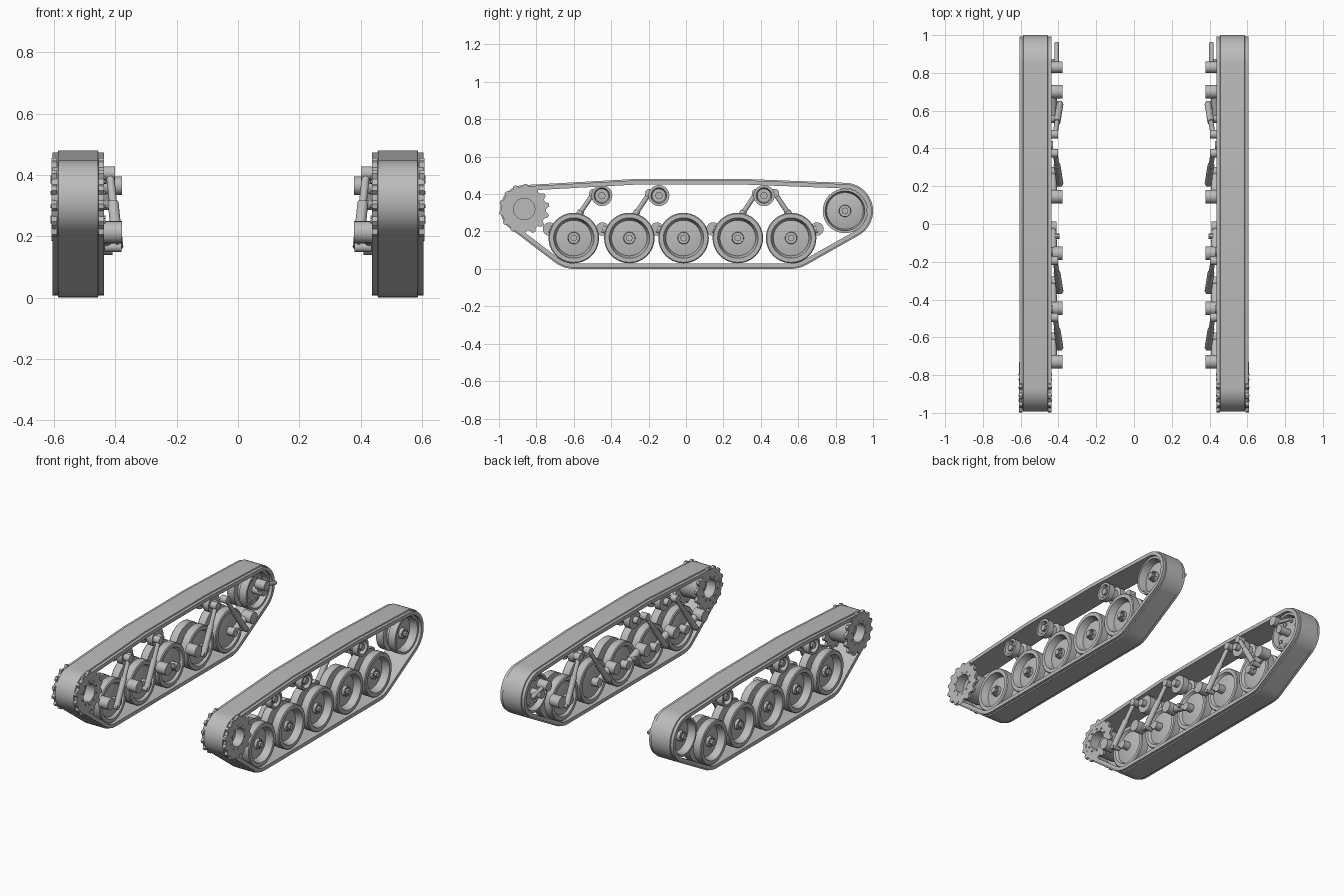
import bpy, bmesh, math
from mathutils import Vector, geometry

if "Cube" in bpy.data.objects:
    bpy.data.objects.remove(bpy.data.objects["Cube"])

steel = bpy.data.materials.new("plain_grey_steel")
steel.use_nodes = True
grey = (0.5, 0.5, 0.5, 1)
steel.diffuse_color = grey
bsdf = steel.node_tree.nodes["Principled BSDF"]
bsdf.inputs["Base Color"].default_value = grey
bsdf.inputs["Roughness"].default_value = 0.6


def finish(name, bm):
    """Turn a bmesh into a smooth-shaded object mirrored to the other side."""
    bmesh.ops.remove_doubles(bm, verts=bm.verts, dist=1e-5)
    bmesh.ops.recalc_face_normals(bm, faces=bm.faces)
    mesh = bpy.data.meshes.new(name)
    bm.to_mesh(mesh)
    bm.free()
    mesh.materials.append(steel)
    ob = bpy.data.objects.new(name, mesh)
    bpy.context.collection.objects.link(ob)
    bpy.ops.object.select_all(action='DESELECT')
    ob.select_set(True)
    bpy.context.view_layer.objects.active = ob
    bpy.ops.object.shade_smooth_by_angle(angle=math.radians(32))
    ob.modifiers.new("mirror", 'MIRROR')
    return ob


def loft(bm, rings, closed=True):
    """Skin a loop of cross-sections."""
    rows = [[bm.verts.new(p) for p in ring] for ring in rings]
    for a, b in zip(rows, rows[1:] + rows[:1]):
        n = len(a)
        for i in range(n if closed else n - 1):
            j = (i + 1) % n
            bm.faces.new((a[i], a[j], b[j], b[i]))


def lathe(bm, centre, profile, seg=40, closed=False, tooth=None):
    """Revolve (radius, x) points about an axle along x."""
    rings = []
    for k in range(seg):
        a = math.tau * k / seg
        ring = []
        for r, x in profile:
            if tooth and r > 0.1:
                r += tooth * (k % 4 in (1, 2))
            ring.append((x, centre[0] + r * math.cos(a), centre[1] + r * math.sin(a)))
        rings.append(ring)
    loft(bm, rings, closed)


def rod(bm, p, q, r1, r2=None, seg=16):
    """Cylinder or cone between two points."""
    p, q = Vector(p), Vector(q)
    d = q - p
    mat = d.to_track_quat('Z', 'Y').to_matrix().to_4x4()
    mat.translation = (p + q) / 2
    bmesh.ops.create_cone(bm, cap_ends=True, segments=seg, radius1=r1,
                          radius2=r1 if r2 is None else r2, depth=d.length, matrix=mat)


def bolts(bm, centre, ring, r, x0, x1, n=8):
    for k in range(n):
        a = math.tau * (k + 0.5) / n
        y, z = centre[0] + ring * math.cos(a), centre[1] + ring * math.sin(a)
        rod(bm, (x0, y, z), (x1, y, z), r, seg=6)


SPROCKET, IDLER = (-0.865, 0.32), (0.85, 0.31)
WHEELS = [-0.6, -0.303, -0.013, 0.277, 0.562]
WHEEL_Z = 0.165
ROLLERS = [-0.45, -0.145, 0.417]

# Track belt: hull around the running gear, swept with a raised tread
hull = []
for y, z, r in [(*SPROCKET, 0.128), (*IDLER, 0.15), (WHEELS[0], WHEEL_Z, 0.165),
                (WHEELS[-1], WHEEL_Z, 0.165), (-0.28, 0.38, 0.1), (0.33, 0.38, 0.1)]:
    hull += [Vector((y + r * math.cos(math.tau * k / 48), z + r * math.sin(math.tau * k / 48)))
             for k in range(48)]
path = [hull[i] for i in geometry.convex_hull_2d(hull)]
middle = Vector((0, 0.25))
section = [(0.437, 0.03), (0.437, 0.007), (0.455, 0.007), (0.457, 0),
           (0.586, 0), (0.588, 0.007), (0.606, 0.007), (0.606, 0.03)]
rings = []
for i, p in enumerate(path):
    before, after = path[i - 1], path[(i + 1) % len(path)]
    t = (p - before).normalized() + (after - p).normalized()
    n = Vector((-t.y, t.x)).normalized()
    if n.dot(middle - p) < 0:
        n = -n
    rings.append([(x, *(p + n * d)) for x, d in section])
bm = bmesh.new()
loft(bm, rings)
finish("track_belt", bm)

# Drive sprocket: two toothed rings on a drum
bm = bmesh.new()
for x0, x1 in [(0.438, 0.455), (0.59, 0.608)]:
    lathe(bm, SPROCKET, [(0.057, x0), (0.117, x0), (0.117, x1), (0.057, x1)],
          seg=56, closed=True, tooth=0.018)
lathe(bm, SPROCKET, [(0.057, 0.45), (0.085, 0.45), (0.085, 0.595), (0.057, 0.595)], closed=True)
lathe(bm, SPROCKET, [(0, 0.5), (0.06, 0.5), (0.06, 0.55), (0, 0.55)])
bolts(bm, SPROCKET, 0.072, 0.006, 0.433, 0.612, 10)
finish("drive_sprocket", bm)

# Road wheels: twin dished discs with a guide groove
for i, y in enumerate(WHEELS):
    c = (y, WHEEL_Z)
    bm = bmesh.new()
    lathe(bm, c, [(0, 0.555), (0.045, 0.555), (0.095, 0.548), (0.108, 0.592), (0.13, 0.592),
                  (0.135, 0.587), (0.135, 0.54), (0.09, 0.535), (0.09, 0.51), (0.135, 0.505),
                  (0.135, 0.458), (0.13, 0.453), (0.11, 0.453), (0.1, 0.468),
                  (0.04, 0.455), (0, 0.455)])
    rod(bm, (0.545, *c), (0.57, *c), 0.034, 0.03, 24)
    rod(bm, (0.56, *c), (0.588, *c), 0.018, seg=8)
    bolts(bm, c, 0.026, 0.006, 0.56, 0.577)
    finish(f"road_wheel_{i + 1}", bm)

# Rear idler wheel
bm = bmesh.new()
lathe(bm, IDLER, [(0, 0.55), (0.05, 0.552), (0.098, 0.54), (0.106, 0.588), (0.119, 0.588),
                  (0.119, 0.54), (0.09, 0.535), (0.09, 0.51), (0.119, 0.505),
                  (0.119, 0.455), (0.106, 0.455), (0.098, 0.49), (0, 0.48)])
rod(bm, (0.54, *IDLER), (0.57, *IDLER), 0.034, 0.03, 24)
rod(bm, (0.56, *IDLER), (0.588, *IDLER), 0.018, seg=8)
bolts(bm, IDLER, 0.026, 0.006, 0.56, 0.577)
bolts(bm, IDLER, 0.075, 0.012, 0.48, 0.498)
finish("idler_wheel", bm)

# Return rollers
for i, y in enumerate(ROLLERS):
    c = (y, 0.392)
    bm = bmesh.new()
    lathe(bm, c, [(0, 0.56), (0.036, 0.56), (0.042, 0.585), (0.056, 0.585), (0.056, 0.545),
                  (0.036, 0.54), (0.036, 0.505), (0.056, 0.5), (0.056, 0.46), (0, 0.46)], 32)
    rod(bm, (0.55, *c), (0.583, *c), 0.02, seg=8)
    rod(bm, (0.43, *c), (0.47, *c), 0.022)
    finish(f"return_roller_{i + 1}", bm)

# Swing arms with pivot housings and wheel axles
PIVOTS = [-0.73, -0.447, -0.155, 0.145, 0.7]
for i, (y, pivot) in enumerate(zip(WHEELS, PIVOTS)):
    bm = bmesh.new()
    rod(bm, (0.378, pivot, 0.213), (0.445, pivot, 0.213), 0.036, seg=24)
    rod(bm, (0.43, pivot, 0.213), (0.43, y, WHEEL_Z), 0.024, 0.018)
    rod(bm, (0.41, y, WHEEL_Z), (0.47, y, WHEEL_Z), 0.026, seg=24)
    finish(f"swing_arm_{i + 1}", bm)

# Shock absorbers on the outer arms
SHOCKS = [(-0.495, -0.655), (-0.195, -0.355), (0.375, 0.215), (0.475, 0.635)]
for i, (top, low) in enumerate(SHOCKS):
    a, b = Vector((0.418, top, 0.405)), Vector((0.392, low, 0.165))
    bm = bmesh.new()
    rod(bm, a, a.lerp(b, 0.5), 0.013)
    rod(bm, a.lerp(b, 0.4), b, 0.018)
    rod(bm, (0.402, top, 0.405), (0.445, top, 0.405), 0.023)
    rod(bm, (0.38, low, 0.165), (0.435, low, 0.165), 0.016)
    finish(f"shock_absorber_{i + 1}", bm)

# Idler crank and track tensioner
bm = bmesh.new()
rod(bm, (0.378, 0.83, 0.365), (0.445, 0.83, 0.365), 0.03, seg=24)
rod(bm, (0.43, 0.83, 0.365), (0.43, *IDLER), 0.024, 0.02)
rod(bm, (0.41, *IDLER), (0.5, *IDLER), 0.024)
rod(bm, (0.41, 0.84, 0.36), (0.41, 0.96, 0.33), 0.012)
finish("idler_tensioner", bm)

# Bump stop above the middle arm
bm = bmesh.new()
rod(bm, (0.395, -0.065, 0.19), (0.445, -0.065, 0.19), 0.014, seg=8)
finish("bump_stop", bm)
